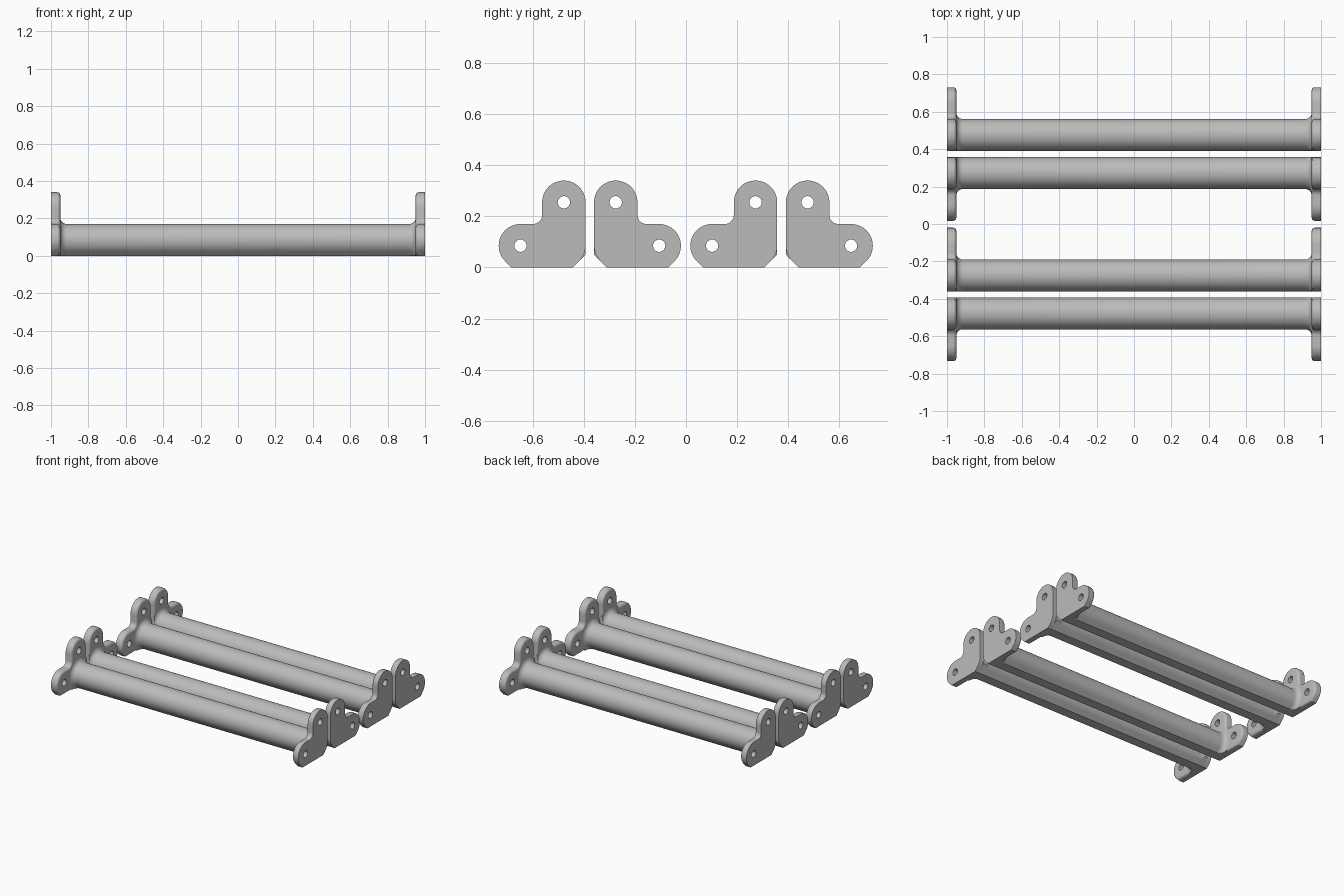
import bpy, bmesh, math
from math import radians, sin, cos, pi
from mathutils import Vector

cube = bpy.data.objects.get("Cube")
if cube:
    bpy.data.objects.remove(cube, do_unlink=True)

R = 0.085        # bar and lug radius
P = 0.17         # distance from bar axis to each lug centre
FILLET = 0.035   # fillet radius
HOLE = 0.024     # bolt hole radius
INNER = 0.95     # inner face of the end plates
EDGE = 0.016     # rounding of the plate's inner rim

grey = bpy.data.materials.new("plain grey")
grey.use_nodes = True
grey.diffuse_color = (0.5, 0.5, 0.5, 1)
grey.node_tree.nodes["Principled BSDF"].inputs["Base Color"].default_value = (0.5, 0.5, 0.5, 1)


def arc(cy, cz, radius, start, end, steps):
    angles = [radians(start + (end - start) * i / steps) for i in range(steps + 1)]
    return [(cy + radius * cos(a), cz + radius * sin(a)) for a in angles]


def outline(inset):
    """L-shaped plate outline around the bar axis."""
    r = R - inset
    corner = r / cos(pi / 8)
    c = R + FILLET
    return (arc(0, 0, corner, -67.5, -67.5, 1)[:1]
            + arc(0, 0, r, -45, 0, 8)
            + arc(0, P, r, 0, 180, 32)
            + arc(-c, c, FILLET + inset, 0, -90, 10)
            + arc(-P, 0, r, 90, 225, 24)
            + arc(-P, 0, corner, -112.5, -112.5, 1)[:1])


def ring(bm, x, points):
    return [bm.verts.new((x, y, z)) for y, z in points]


def bridge(bm, a, b):
    n = len(a)
    for i in range(n):
        bm.faces.new((a[i], a[(i + 1) % n], b[(i + 1) % n], b[i]))


def cap(bm, rings):
    edges = []
    for loop in rings:
        for i, v in enumerate(loop):
            w = loop[(i + 1) % len(loop)]
            edges.append(bm.edges.get((v, w)) or bm.edges.new((v, w)))
    bmesh.ops.triangle_fill(bm, edges=edges, use_beauty=True, normal=Vector((1, 0, 0)))


def finish(bm, name):
    bmesh.ops.recalc_face_normals(bm, faces=bm.faces)
    mesh = bpy.data.meshes.new(name)
    bm.to_mesh(mesh)
    bm.free()
    mesh.materials.append(grey)
    obj = bpy.data.objects.new(name, mesh)
    bpy.context.collection.objects.link(obj)
    bpy.ops.object.select_all(action="DESELECT")
    obj.select_set(True)
    bpy.context.view_layer.objects.active = obj
    bpy.ops.object.shade_smooth_by_angle(angle=radians(30))
    return obj


def make_plate():
    bm = bmesh.new()
    # Rim: sharp outer edge, rounded inner edge
    rims = [ring(bm, 1.0, outline(0))]
    for i in range(5):
        t = i / 4 * pi / 2
        rims.append(ring(bm, INNER + EDGE * (1 - sin(t)), outline(EDGE * (1 - cos(t)))))
    for a, b in zip(rims, rims[1:]):
        bridge(bm, a, b)
    # Bolt holes
    outer, inner = [rims[0]], [rims[-1]]
    for cy, cz in ((-P, 0), (0, P)):
        circle = arc(cy, cz, HOLE, 0, 360, 32)[:-1]
        outer.append(ring(bm, 1.0, circle))
        inner.append(ring(bm, INNER, circle))
        bridge(bm, outer[-1], inner[-1])
    cap(bm, outer)
    cap(bm, inner)
    obj = finish(bm, "end_plates")
    obj.modifiers.new("both ends", "MIRROR")
    return obj


def reach(angle, normals):
    """Distance from the axis to the nearest tangent plane."""
    hits = [R / cos(angle - radians(n)) for n in normals if cos(angle - radians(n)) > 0.05]
    return min(hits, default=1)


def section(extra):
    points = []
    for i in range(96):
        a = 2 * pi * i / 96 - pi
        base = R
        if radians(-135) <= a <= radians(-45):
            base = reach(a, (-135, -90, -45))
        d = min(base + extra, reach(a, (0, -45, -90)))
        points.append((d * cos(a), d * sin(a)))
    return points


def make_bar():
    # Round bar with flat base and fillets flaring into the plates
    half = [(INNER - FILLET + FILLET * sin(t), FILLET * (1 - cos(t)))
            for t in [i / 8 * pi / 2 for i in range(9)]]
    half.append((INNER + 0.02, FILLET))
    stations = [(-x, e) for x, e in reversed(half)] + half
    bm = bmesh.new()
    rings = [ring(bm, x, section(e)) for x, e in stations]
    for a, b in zip(rings, rings[1:]):
        bridge(bm, a, b)
    bm.faces.new(rings[0])
    bm.faces.new(rings[-1])
    return finish(bm, "round_bar")


# Four brackets in two back-to-back pairs
parts = (make_plate(), make_bar())
layout = ((-0.478, 0), (-0.275, pi), (0.272, 0), (0.476, pi))
for number, (y, turn) in enumerate(layout, 1):
    for part in parts:
        obj = part
        if number > 1:
            obj = part.copy()
            bpy.context.collection.objects.link(obj)
            obj.name = part.name + "_" + str(number)
        obj.location = (0, y, R)
        obj.rotation_euler = (0, 0, turn)
